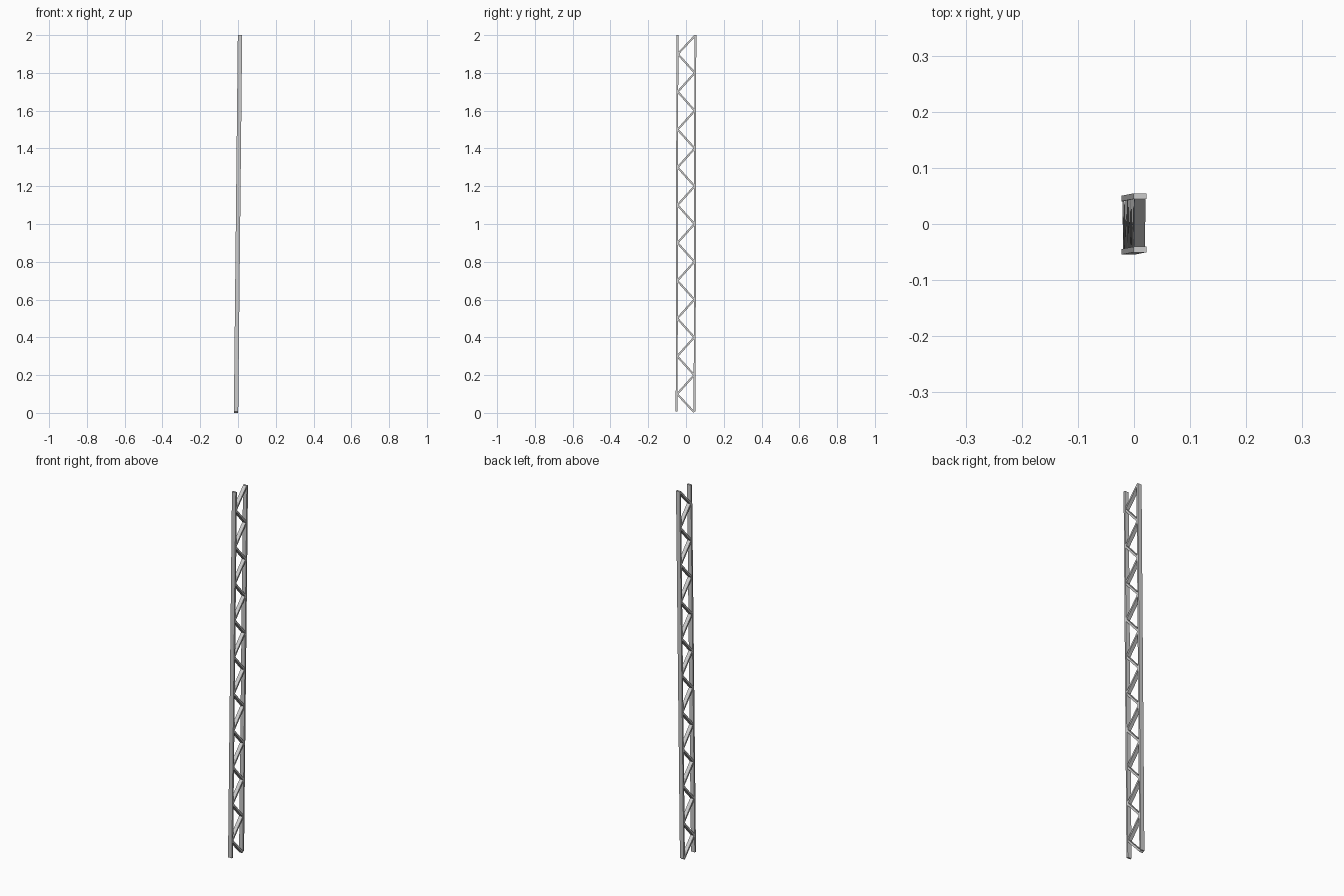
import bpy, bmesh
from mathutils import Matrix, Vector

if "Cube" in bpy.data.objects:
    bpy.data.objects.remove(bpy.data.objects["Cube"])

# Slight lean of the whole truss: x and y drift with height about mid-height
LEAN = Matrix(((1, 0, 0.0105, -0.0105),
               (0, 1, 0.002, -0.002),
               (0, 0, 1, 0),
               (0, 0, 0, 1)))


def bar(name, start, end, width, thick):
    """Rectangular bar in the YZ plane; width runs along x."""
    a, b = Vector(start), Vector(end)
    d = (b - a).normalized()
    side = Vector((1, 0, 0))
    n = d.cross(side)
    bm = bmesh.new()
    rings = []
    for p in (a, b):
        rings.append([bm.verts.new(LEAN @ (p + side * width / 2 * sx + n * thick / 2 * sn))
                      for sx, sn in ((-1, -1), (1, -1), (1, 1), (-1, 1))])
    bm.faces.new(rings[0])
    bm.faces.new(rings[1])
    for i in range(4):
        j = (i + 1) % 4
        bm.faces.new((rings[0][i], rings[0][j], rings[1][j], rings[1][i]))
    bmesh.ops.recalc_face_normals(bm, faces=bm.faces)
    mesh = bpy.data.meshes.new(name)
    bm.to_mesh(mesh)
    bm.free()
    bpy.context.collection.objects.link(bpy.data.objects.new(name, mesh))


# Two long chords
for name, y in (("front_chord", -0.0475), ("back_chord", 0.0475)):
    bar(name, (0, y, 0.008), (0, y, 2.0), 0.023, 0.010)

# Zigzag diagonals, starting and finishing at the back chord
nodes = [(0, 0.045 if i % 2 == 0 else -0.045, min(max(i * 0.1, 0.0035), 1.9965))
         for i in range(21)]
for i in range(20):
    bar(f"diagonal_{i + 1}", nodes[i], nodes[i + 1], 0.020, 0.010)
